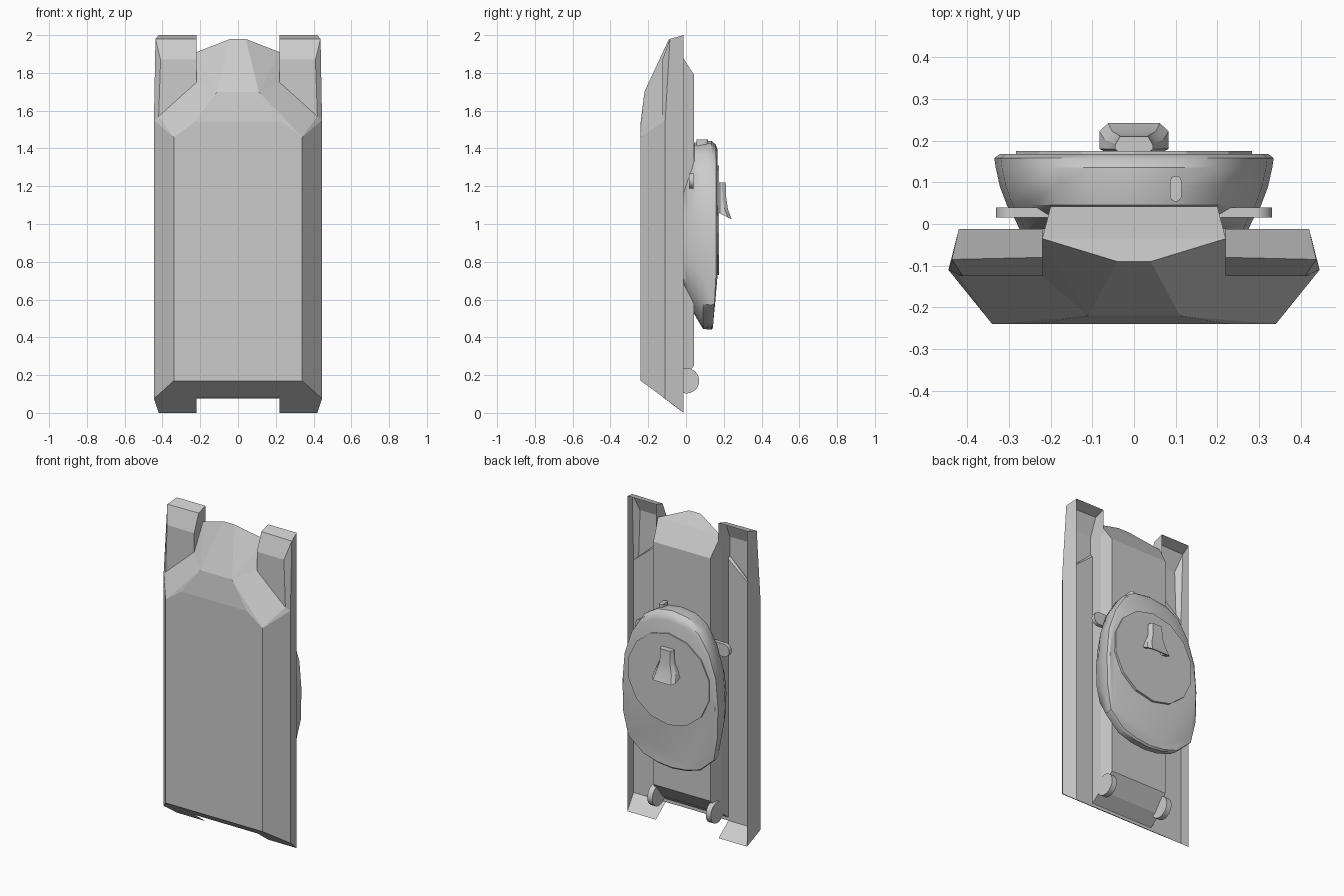
import bpy, bmesh, math
from mathutils import Matrix

if "Cube" in bpy.data.objects:
    bpy.data.objects.remove(bpy.data.objects["Cube"])

grey = bpy.data.materials.new("plain_grey")
grey.diffuse_color = (0.6, 0.6, 0.6, 1)
grey.use_nodes = True
grey.node_tree.nodes["Principled BSDF"].inputs["Base Color"].default_value = grey.diffuse_color


def finish(name, bm, smooth=None):
    bmesh.ops.recalc_face_normals(bm, faces=bm.faces[:])
    me = bpy.data.meshes.new(name)
    bm.to_mesh(me)
    bm.free()
    me.materials.append(grey)
    ob = bpy.data.objects.new(name, me)
    bpy.context.collection.objects.link(ob)
    if smooth:
        bpy.context.view_layer.objects.active = ob
        ob.select_set(True)
        bpy.ops.object.shade_smooth_by_angle(angle=math.radians(smooth))
        ob.select_set(False)
    return ob


def hull(name, half):
    """Convex solid from points mirrored across x = 0."""
    bm = bmesh.new()
    for x, y, z in half:
        for s in (1, -1):
            bm.verts.new((s * x, y, z))
    bmesh.ops.convex_hull(bm, input=bm.verts[:])
    bmesh.ops.dissolve_limit(bm, angle_limit=0.01, verts=bm.verts[:], edges=bm.edges[:])
    return finish(name, bm)


def loft(name, rings, smooth=None, open_ends=False):
    bm = bmesh.new()
    loops = [[bm.verts.new(p) for p in r] for r in rings]
    n = len(loops[0])
    for a, b in zip(loops, loops[1:]):
        for i in range(n):
            bm.faces.new((a[i], a[(i + 1) % n], b[(i + 1) % n], b[i]))
    if not open_ends:
        bm.faces.new(loops[0])
        bm.faces.new(loops[-1])
    return finish(name, bm, smooth)


def cylinder(name, loc, r, depth, axis, segs, smooth=None):
    rot = Matrix.Rotation(math.pi / 2, 4, axis)
    bm = bmesh.new()
    bmesh.ops.create_cone(bm, cap_ends=True, segments=segs, radius1=r, radius2=r,
                          depth=depth, matrix=Matrix.Translation(loc) @ rot)
    return finish(name, bm, smooth)


# Lower hull with belly plate and bow bevels
hull("lower_hull", [(.34, -.24, .17), (.34, -.24, 1.46), (.23, -.24, 1.54), (.11, -.22, 1.70),
                    (.42, -.125, 1.57), (.22, -.125, 1.75), (.445, -.11, 1.55),
                    (.445, -.11, .075), (.2, -.11, 1.75), (.2, -.11, .085)])

# Central hull with bow wedge and raised deck
hull("central_hull", [(.11, -.22, 1.70), (.04, -.09, 1.98), (.22, -.035, 1.91),
                      (.2, .042, 1.79), (.2, .042, .25), (.22, -.035, .15),
                      (.22, -.125, .085), (.22, -.125, 1.75)])

# Open-backed fender troughs
P = dict(ai=(.22, -.012, 2), ao=(.42, -.012, 2), bi=(.22, -.08, 1.98), bo=(.437, -.085, 1.98),
         ci=(.22, -.125, 1.87), co=(.41, -.125, 1.87), di=(.22, -.125, 1.74), do=(.42, -.125, 1.57),
         e0=(.445, -.11, .075), e1=(.445, -.11, 1.55), t0=(.42, -.012, 0), ri=(.22, -.012, 0),
         rf=(.22, -.125, .085), w=(.22, -.012, 1.85))
FACES = ["ai ao bo bi", "bi bo co ci", "ci co do di", "e0 e1 bo ao t0",
         "e1 do co bo", "ai bi ci di w", "rf e0 t0 ri"]
for side, s in (("left", -1), ("right", 1)):
    bm = bmesh.new()
    v = {k: bm.verts.new((s * x, y, z)) for k, (x, y, z) in P.items()}
    for f in FACES:
        bm.faces.new([v[k] for k in f.split()])
    finish(side + "_fender", bm)
    # Rear idler disc and turret lug
    cylinder(side + "_rear_disc", (s * .205, .003, .17), .067, .035, 'Y', 24, 30)
    cylinder(side + "_turret_lug", (s * .29, .027, 1.23), .041, .024, 'X', 16, 30)
    hull_pts = [(s * x, y, z) for x in (.2, .29) for y in (.015, .039) for z in (1.19, 1.27)]
    bm = bmesh.new()
    for p in hull_pts:
        bm.verts.new(p)
    bmesh.ops.convex_hull(bm, input=bm.verts[:])
    finish(side + "_lug_arm", bm)

# Turret: egg-shaped outline stacked in layers, rear roof dropped
half = [(0, 1.43), (.11, 1.415), (.2, 1.36), (.27, 1.25), (.32, 1.1), (.335, .92),
        (.33, .72), (.3, .57), (.2, .48), (.1, .45), (0, .44)]
outline = half + [(-x, z) for x, z in half[-2:0:-1]]


def layer(y, sx, z0, z1, drop=0):
    ring = []
    for x, z in outline:
        zz = z0 + (z - .44) / .99 * (z1 - z0)
        ring.append((x * sx, y - drop * max(0, .7 - zz), zz))
    return ring


loft("turret", [layer(-.012, .82, .62, 1.28), layer(.01, .85, .58, 1.34),
                layer(.045, .91, .52, 1.43), layer(.09, .96, .445, 1.44),
                layer(.135, .99, .44, 1.44), layer(.158, 1, .45, 1.42, .06),
                layer(.168, .96, .48, 1.39, .12)], 35)

# Turret roof disc
cylinder("roof_disc", (0, .166, 1.02), .29, .018, 'X', 14)

# Slot capsule on turret front
loft("front_slot", [[(.1 + .014 * math.cos(a), .085 + .014 * math.sin(a) +
                      (.017 if math.sin(a) > 0 else -.017), z)
                     for a in [math.pi * (i + .5) / 6 for i in range(12)]]
                    for z in (1.40, 1.447)], 35)

# Roof hood: narrow neck flaring to a hollow arch
def arch(w, top, z, tilt=0):
    pts = [(w * .75, .17), (w, .18), (w, top - .02), (w * .75, top)]
    pts = pts + [(-x, y) for x, y in pts[::-1]]
    return [(x, y, z - tilt * (y - .17)) for x, y in pts]


loft("roof_hood", [arch(.045, .21, 1.22), arch(.048, .213, 1.14), arch(.07, .222, 1.10, .4),
                   arch(.083, .242, 1.06, .5), arch(.06, .225, 1.06, .5),
                   arch(.045, .212, 1.11, .3)], 30)
